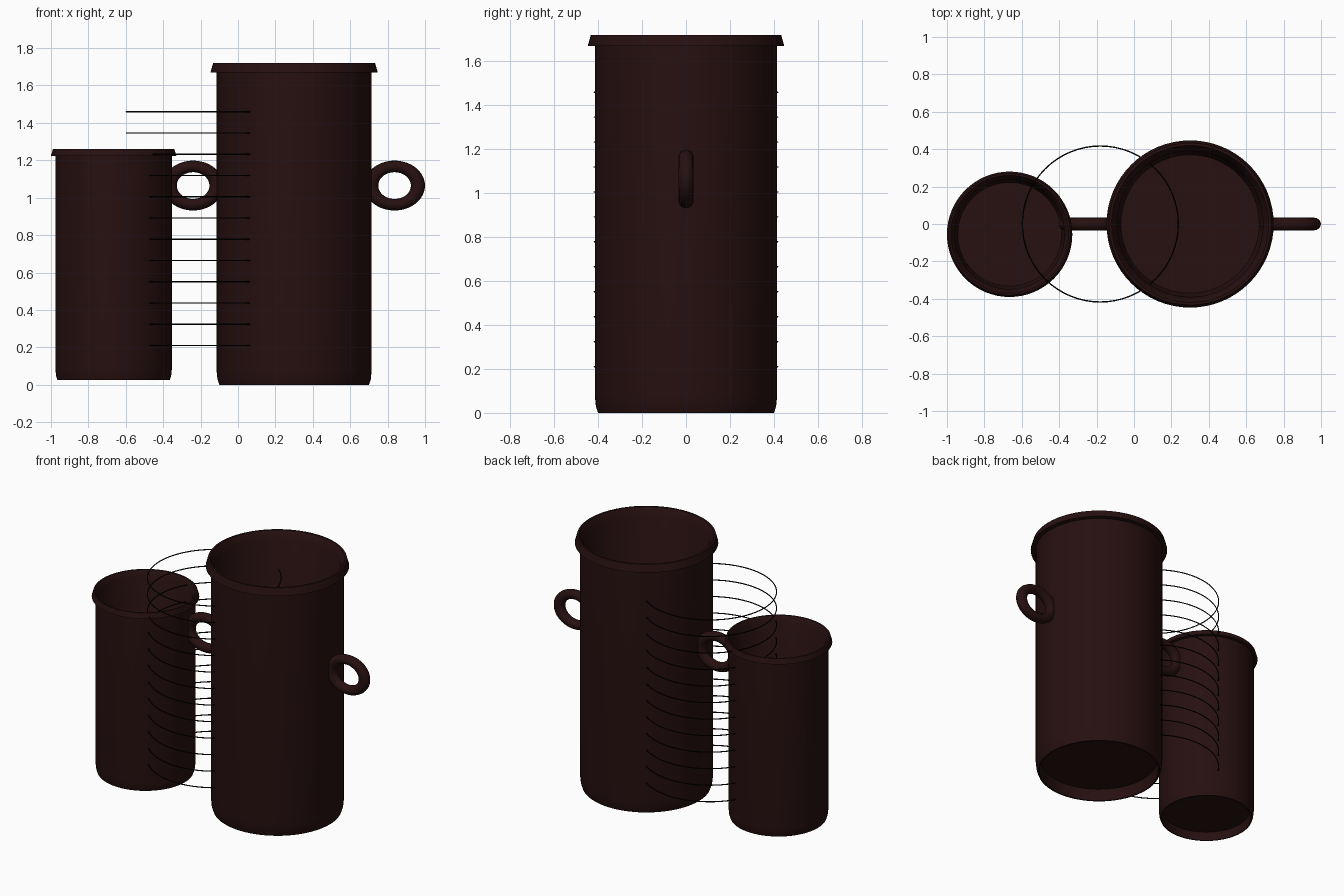
import bpy
import bmesh
import math

if "Cube" in bpy.data.objects:
    bpy.data.objects.remove(bpy.data.objects["Cube"])


def make_material(name, color):
    mat = bpy.data.materials.new(name)
    mat.use_nodes = True
    mat.diffuse_color = color
    mat.node_tree.nodes["Principled BSDF"].inputs["Base Color"].default_value = color
    return mat


brown = make_material("dark brown", (0.02, 0.005, 0.005, 1))
black = make_material("black", (0.001, 0.0005, 0.0005, 1))


def finish(obj, name, mat):
    obj.name = name
    obj.data.materials.clear()
    obj.data.materials.append(mat)
    bpy.ops.object.select_all(action="DESELECT")
    obj.select_set(True)
    bpy.context.view_layer.objects.active = obj
    bpy.ops.object.shade_smooth_by_angle(angle=math.radians(35))


# Closed cup section (radius, height): recessed foot, wall, flared lip, inside
CUP = [(0, 0.08), (0.38, 0.08), (0.39, 0), (0.40, 0), (0.41, 0.03),
       (0.415, 0.08), (0.415, 1.67), (0.447, 1.67), (0.433, 1.72),
       (0.42, 1.72), (0.39, 1.67), (0.385, 0.14), (0.37, 0.10), (0, 0.10)]


def cup(name, location, width, height):
    bm = bmesh.new()
    verts = [bm.verts.new((r * width, 0, z * height)) for r, z in CUP]
    edges = [bm.edges.new(pair) for pair in zip(verts, verts[1:])]
    bmesh.ops.spin(bm, geom=verts + edges, axis=(0, 0, 1), cent=(0, 0, 0),
                   angle=math.tau, steps=64)
    bmesh.ops.remove_doubles(bm, verts=bm.verts, dist=0.0001)
    bmesh.ops.recalc_face_normals(bm, faces=bm.faces)
    mesh = bpy.data.meshes.new(name)
    bm.to_mesh(mesh)
    bm.free()
    obj = bpy.data.objects.new(name, mesh)
    bpy.context.collection.objects.link(obj)
    obj.location = location
    finish(obj, name, brown)


def ring(name, mat, location, major, minor, sides, scale=(1, 1, 1), tilt=0):
    bpy.ops.mesh.primitive_torus_add(
        location=location, rotation=(tilt, 0, 0), major_radius=major,
        minor_radius=minor, major_segments=64, minor_segments=sides)
    obj = bpy.context.object
    obj.scale = scale
    finish(obj, name, mat)


# Two open cups
cup("large_cup", (0.30, 0, 0), 1, 1)
cup("small_cup", (-0.665, -0.055, 0.025), 0.75, 0.718)

# Oval handles on the right of each cup
for name, x in (("large_cup_handle", 0.837), ("small_cup_handle", -0.24)):
    ring(name, brown, (x, 0, 1.065), 0.1125, 0.034, 16,
         scale=(1.11, 0.91, 1), tilt=math.pi / 2)

# Stack of thin wire rings between the cups
for i in range(12):
    ring(f"wire_ring_{i + 1}", black, (-0.18, 0, 0.21 + i * 0.1136),
         0.417, 0.0035, 6)
